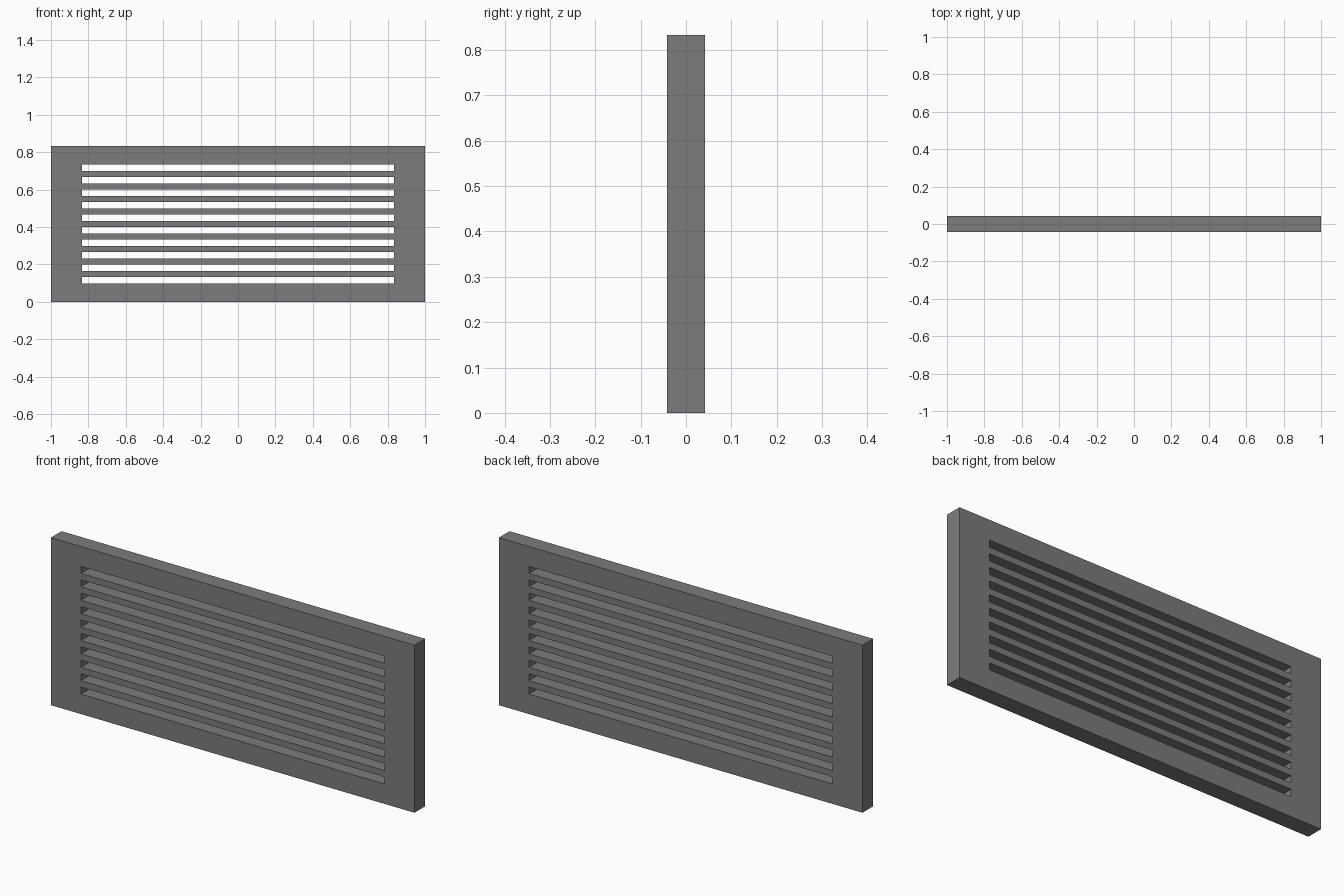
import bpy, bmesh

if "Cube" in bpy.data.objects:
    bpy.data.objects.remove(bpy.data.objects["Cube"])

WIDTH, HEIGHT, DEPTH = 2.0, 0.8333, 0.0833
SLOT_HALF = 0.835       # half length of each slot
SLOTS, PITCH, SLOT_H = 10, 0.0667, 0.035
FIRST = HEIGHT / 2 - (SLOTS - 1) * PITCH / 2   # centre of lowest slot

# Grid lines of the front face
xs = [-WIDTH / 2, -SLOT_HALF, SLOT_HALF, WIDTH / 2]
zs = [0.0]
for i in range(SLOTS):
    c = FIRST + i * PITCH
    zs += [c - SLOT_H / 2, c + SLOT_H / 2]
zs.append(HEIGHT)

# Frame and slats: every cell is filled except the slot openings
bm = bmesh.new()
grid = [[bm.verts.new((x, -DEPTH / 2, z)) for x in xs] for z in zs]
for r in range(len(zs) - 1):
    for c in range(len(xs) - 1):
        if c == 1 and r % 2 == 1:
            continue
        bm.faces.new((grid[r][c], grid[r][c + 1], grid[r + 1][c + 1], grid[r + 1][c]))

# Give the panel its thickness
front = bm.faces[:]
ext = bmesh.ops.extrude_face_region(bm, geom=front, use_keep_orig=True)
back = [g for g in ext["geom"] if isinstance(g, bmesh.types.BMVert)]
bmesh.ops.translate(bm, verts=back, vec=(0, DEPTH, 0))
bmesh.ops.recalc_face_normals(bm, faces=bm.faces[:])

mesh = bpy.data.meshes.new("vent_grille")
bm.to_mesh(mesh)
bm.free()

# Dark grey metal
metal = bpy.data.materials.new("dark_grey_metal")
metal.diffuse_color = (0.2, 0.2, 0.2, 1.0)
metal.use_nodes = True
metal.node_tree.nodes["Principled BSDF"].inputs["Base Color"].default_value = metal.diffuse_color
mesh.materials.append(metal)
bpy.context.collection.objects.link(bpy.data.objects.new("vent_grille", mesh))
